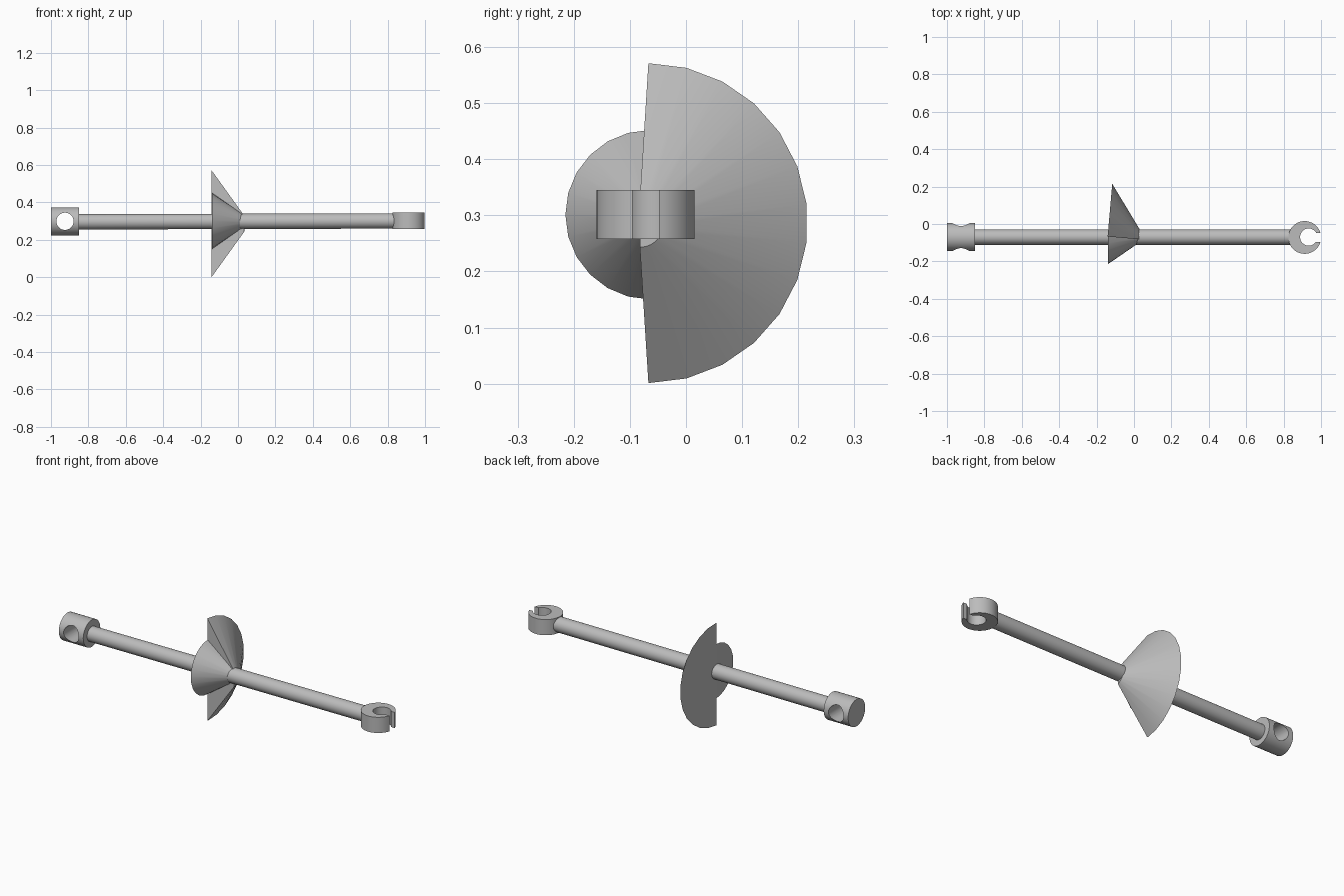
import bpy, bmesh, math
from mathutils import Matrix, Vector

cube = bpy.data.objects.get("Cube")
if cube:
    bpy.data.objects.remove(cube, do_unlink=True)

GREY = bpy.data.materials.new("plain grey")
GREY.use_nodes = True
GREY.diffuse_color = (0.5, 0.5, 0.5, 1)
GREY.node_tree.nodes["Principled BSDF"].inputs["Base Color"].default_value = (0.5, 0.5, 0.5, 1)

AXIS_Y = -0.07  # line of the shaft


def add_object(name, bm):
    bmesh.ops.recalc_face_normals(bm, faces=bm.faces)
    mesh = bpy.data.meshes.new(name)
    bm.to_mesh(mesh)
    bm.free()
    mesh.materials.append(GREY)
    obj = bpy.data.objects.new(name, mesh)
    bpy.context.collection.objects.link(obj)
    return obj


def cylinder(name, start, end, radius, sides=48):
    start, end = Vector(start), Vector(end)
    span = end - start
    turn = span.to_track_quat('Z', 'Y').to_matrix().to_4x4()
    bm = bmesh.new()
    bmesh.ops.create_cone(bm, cap_ends=True, segments=sides, radius1=radius, radius2=radius,
                          depth=span.length, matrix=Matrix.Translation((start + end) / 2) @ turn)
    return add_object(name, bm)


def box(name, low, high):
    low, high = Vector(low), Vector(high)
    bm = bmesh.new()
    bmesh.ops.create_cube(bm, size=1, matrix=Matrix.Translation((low + high) / 2)
                          @ Matrix.Diagonal((*(high - low), 1)))
    return add_object(name, bm)


def half_cone(name, base, side, r_base, r_tip, length, steps, yaw=0):
    """Solid half frustum along +x, bulging to the given y side."""
    bm = bmesh.new()
    rims = []
    for x, r in ((0, r_base), (length, r_tip)):
        angles = [math.pi * i / steps for i in range(steps + 1)]
        rims.append([bm.verts.new((x, side * r * math.sin(a), r * math.cos(a))) for a in angles])
    for rim in rims:
        bm.faces.new(rim)
    for i in range(steps):
        bm.faces.new((rims[0][i], rims[0][i + 1], rims[1][i + 1], rims[1][i]))
    bm.faces.new((rims[0][0], rims[0][-1], rims[1][-1], rims[1][0]))
    bm.transform(Matrix.Translation(base) @ Matrix.Rotation(math.radians(yaw), 4, 'Z'))
    return add_object(name, bm)


def cut(obj, cutter):
    cutter.hide_render = True
    bpy.context.view_layer.objects.active = obj
    mod = obj.modifiers.new("cut", 'BOOLEAN')
    mod.operation, mod.solver, mod.object = 'DIFFERENCE', 'EXACT', cutter
    bpy.ops.object.modifier_apply(modifier=mod.name)
    bpy.data.objects.remove(cutter, do_unlink=True)


# Long shaft
shaft = cylinder("shaft", (-0.87, AXIS_Y, 0.296), (0.86, AXIS_Y, 0.301), 0.041)

# End collar with a cross hole
collar = cylinder("end_collar", (-1, AXIS_Y, 0.299), (-0.85, AXIS_Y, 0.299), 0.075)
cut(collar, cylinder("collar_hole", (-0.925, -0.3, 0.299), (-0.925, 0.2, 0.299), 0.046))

# Open hook: a short drum with an off-centre bore and a slot to the tip
hook = cylinder("open_hook", (0.9125, -0.072, 0.258), (0.9125, -0.072, 0.345), 0.0875)
cut(hook, cylinder("hook_bore", (0.934, -0.07, 0.2), (0.934, -0.07, 0.4), 0.046))
cut(hook, box("hook_slot", (0.94, -0.095, 0.2), (1.1, -0.048, 0.4)))

# Two half cones on the middle of the shaft
small = half_cone("small_half_cone", (-0.14, -0.064, 0.301), -1, 0.151, 0.041, 0.16, 12)
large = half_cone("large_half_cone", (-0.141, -0.067, 0.286), 1, 0.285, 0.043, 0.175, 13, yaw=-5)

# Smooth round sides, sharp rims
bpy.ops.object.select_all(action='DESELECT')
for part in (shaft, collar, hook, small, large):
    part.select_set(True)
bpy.context.view_layer.objects.active = shaft
bpy.ops.object.shade_smooth_by_angle(angle=math.radians(30))
